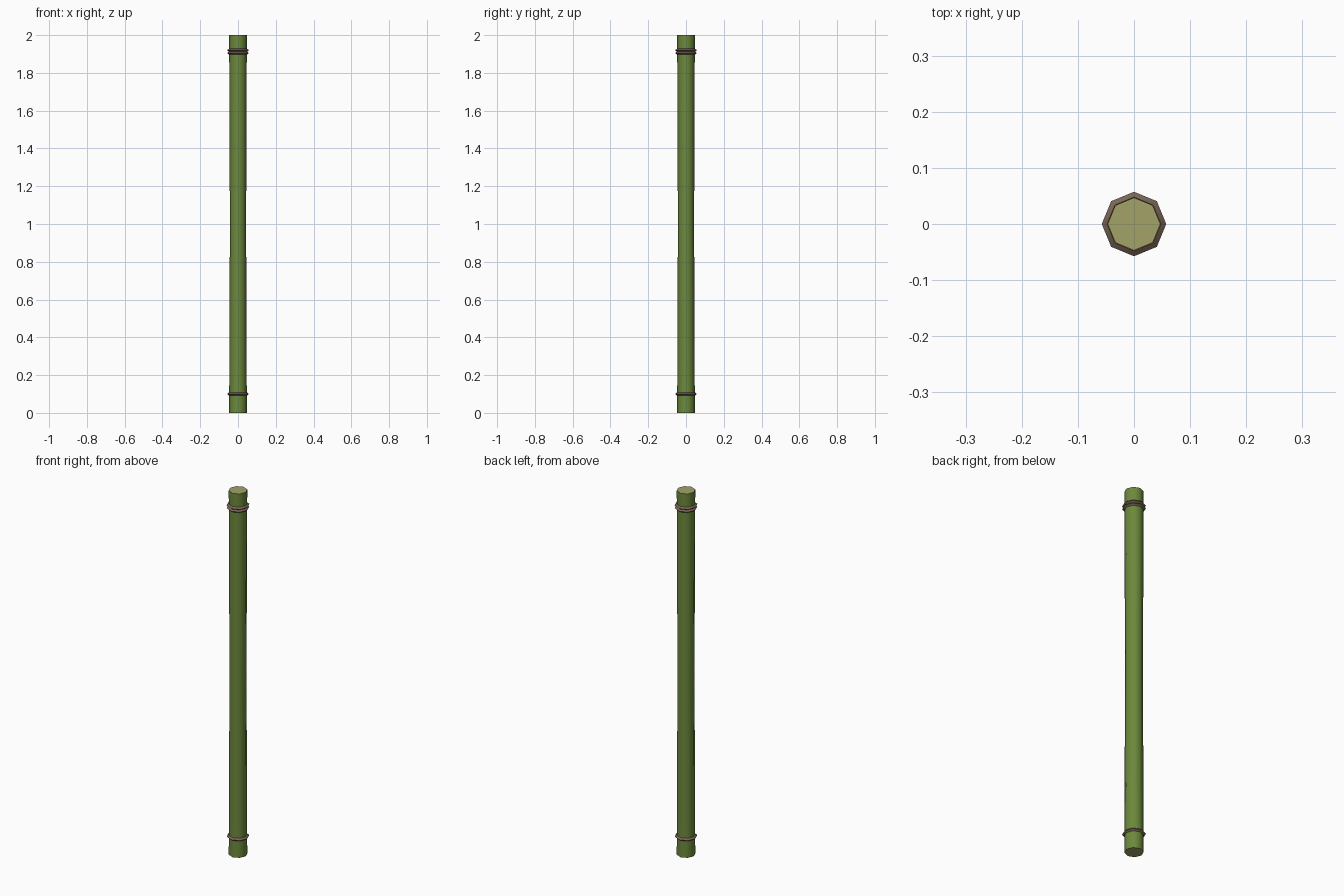
import bpy, bmesh, math

if "Cube" in bpy.data.objects:
    bpy.data.objects.remove(bpy.data.objects["Cube"])

def mat(name, col):
    m = bpy.data.materials.new(name)
    m.diffuse_color = (*col, 1)
    m.use_nodes = True
    m.node_tree.nodes["Principled BSDF"].inputs["Base Color"].default_value = m.diffuse_color
    return m

green = mat("bamboo green", (0.15, 0.25, 0.045))
pale = mat("cut end", (0.36, 0.36, 0.14))
brown = mat("node brown", (0.20, 0.135, 0.095))
SIDES = 8

def lathe(name, profile, mats, closed=False):
    """Spin (radius, z) points into an eight sided solid."""
    bm = bmesh.new()
    rings = [[bm.verts.new((r * math.cos(i * math.tau / SIDES), r * math.sin(i * math.tau / SIDES), z))
              for i in range(SIDES)] for r, z in profile]
    pairs = list(zip(rings, rings[1:]))
    if closed:
        pairs.append((rings[-1], rings[0]))
    for a, b in pairs:
        for i in range(SIDES):
            j = (i + 1) % SIDES
            bm.faces.new((a[i], a[j], b[j], b[i]))
    if not closed:
        for ring in (rings[0], rings[-1]):
            bm.faces.new(ring).material_index = 1
    bmesh.ops.recalc_face_normals(bm, faces=bm.faces[:])
    me = bpy.data.meshes.new(name)
    bm.to_mesh(me)
    bm.free()
    for m in mats:
        me.materials.append(m)
    ob = bpy.data.objects.new(name, me)
    bpy.context.collection.objects.link(ob)
    bpy.context.view_layer.objects.active = ob
    ob.select_set(True)
    bpy.ops.object.shade_smooth_by_angle(angle=math.radians(50))
    ob.select_set(False)
    return ob

# Pole, slightly waisted in the middle
lathe("pole", [(0.047, 0), (0.0465, 0.1), (0.043, 1), (0.0465, 1.9), (0.047, 2)], [green, pale])

# Raised node rings: one low, a pair near the top
for name, z in (("lower_node", 0.10), ("upper_node_a", 1.905), ("upper_node_b", 1.92)):
    h = 0.008
    lathe(name, [(0.048, z - h), (0.0575, z), (0.048, z + h), (0.041, z)], [brown], True)
